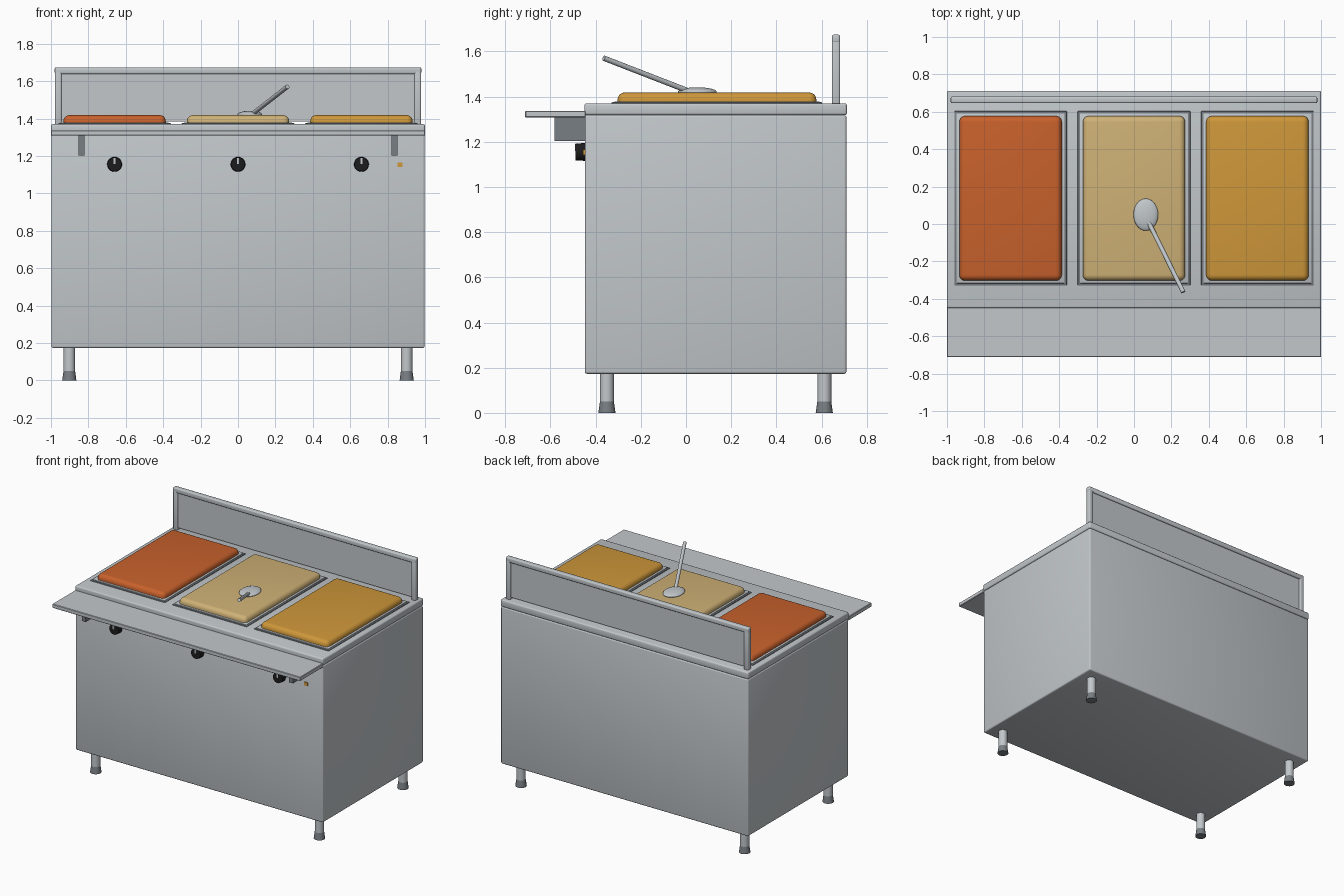
import bpy, math
from mathutils import Vector

if "Cube" in bpy.data.objects:
    bpy.data.objects.remove(bpy.data.objects["Cube"])


def mat(name, r, g, b):
    m = bpy.data.materials.new(name)
    m.diffuse_color = (r, g, b, 1)
    m.use_nodes = True
    m.node_tree.nodes["Principled BSDF"].inputs["Base Color"].default_value = m.diffuse_color
    return m


STEEL = mat("brushed steel", 0.54, 0.575, 0.60)
GREY = mat("dark grey metal", 0.19, 0.21, 0.23)
BLACK = mat("black plastic", 0.012, 0.012, 0.013)
ORANGE = mat("orange stew", 0.58, 0.12, 0.025)
CREAM = mat("cream stew", 0.62, 0.44, 0.18)
GOLD = mat("golden curry", 0.62, 0.31, 0.042)


def finish(ob, name, m):
    ob.name = name
    ob.data.materials.append(m)
    bpy.ops.object.shade_smooth_by_angle(angle=math.radians(35))
    return ob


def box(name, m, x, y, z, bevel=0, segments=3):
    """Box from (min, max) pairs, optionally with rounded edges."""
    bpy.ops.mesh.primitive_cube_add(size=1, location=[(a + b) / 2 for a, b in (x, y, z)])
    ob = bpy.context.object
    ob.scale = [b - a for a, b in (x, y, z)]
    bpy.ops.object.transform_apply(location=False, rotation=False, scale=True)
    if bevel:
        mod = ob.modifiers.new("round", "BEVEL")
        mod.width, mod.segments = bevel, segments
        bpy.ops.object.modifier_apply(modifier="round")
    return finish(ob, name, m)


def rod(name, m, a, b, r1, r2=None, sides=24):
    """Cylinder or cone from point a to point b."""
    a, b = Vector(a), Vector(b)
    bpy.ops.mesh.primitive_cone_add(vertices=sides, radius1=r1, radius2=r1 if r2 is None else r2,
                                    depth=(b - a).length, location=(a + b) / 2)
    ob = bpy.context.object
    ob.rotation_euler = (b - a).to_track_quat('Z', 'Y').to_euler()
    return finish(ob, name, m)


# Cabinet, worktop and tray shelf
box("cabinet", STEEL, (-0.998, 0.998), (-0.448, 0.71), (0.173, 1.318), 0.01)
box("worktop", STEEL, (-1, 1), (-0.45, 0.712), (1.318, 1.37), 0.01)
box("tray_shelf", STEEL, (-1, 1), (-0.712, -0.445), (1.308, 1.337), 0.003, 1)
for s in (-1, 1):
    box("shelf_bracket", GREY, (s * 0.836 - 0.016, s * 0.836 + 0.016), (-0.583, -0.44), (1.203, 1.309))

# Legs with flared feet
for x in (-0.902, 0.902):
    for y in (-0.35, 0.612):
        rod("leg", STEEL, (x, y, 0.045), (x, y, 0.18), 0.031)
        rod("foot", GREY, (x, y, 0), (x, y, 0.05), 0.038, 0.031)

# Food wells with stepped rims and rounded food surface
for x, m in ((-0.66, ORANGE), (0, CREAM), (0.66, GOLD)):
    cy = 0.137
    for name, mm, w, h, top in (("well_rim", GREY, 0.301, 0.466, 1.375),
                                ("well_lip", STEEL, 0.289, 0.454, 1.379)):
        box(name, mm, (x - w, x + w), (cy - h, cy + h), (1.362, top), 0.003, 2)
    box("food", m, (x - 0.274, x + 0.274), (cy - 0.44, cy + 0.44), (1.33, 1.418), 0.032, 5)

# Control knobs and indicator lamp
for x in (-0.66, 0, 0.66):
    rod("knob", BLACK, (x, -0.44, 1.155), (x, -0.488, 1.155), 0.04, 0.037)
    box("knob_pointer", STEEL, (x - 0.006, x + 0.006), (-0.492, -0.485), (1.158, 1.19))
box("indicator_lamp", GOLD, (0.852, 0.88), (-0.455, -0.44), (1.141, 1.165))

# Rear guard: posts, top rail and panel
for s in (-1, 1):
    box("guard_post", STEEL, (s * 0.961 - 0.018, s * 0.961 + 0.018), (0.646, 0.682), (1.365, 1.66), 0.008)
box("guard_rail", STEEL, (-0.98, 0.98), (0.646, 0.682), (1.638, 1.674), 0.008)
box("guard_panel", STEEL, (-0.95, 0.95), (0.658, 0.67), (1.384, 1.645))

# Ladle resting on the middle dish
bpy.ops.mesh.primitive_uv_sphere_add(segments=28, ring_count=14, radius=1, location=(0.063, 0.05, 1.421))
bowl = bpy.context.object
bowl.scale = (0.066, 0.086, 0.02)
finish(bowl, "ladle_bowl", STEEL)
rod("ladle_handle", STEEL, (0.075, 0.015, 1.423), (0.264, -0.364, 1.57), 0.012, sides=12)
